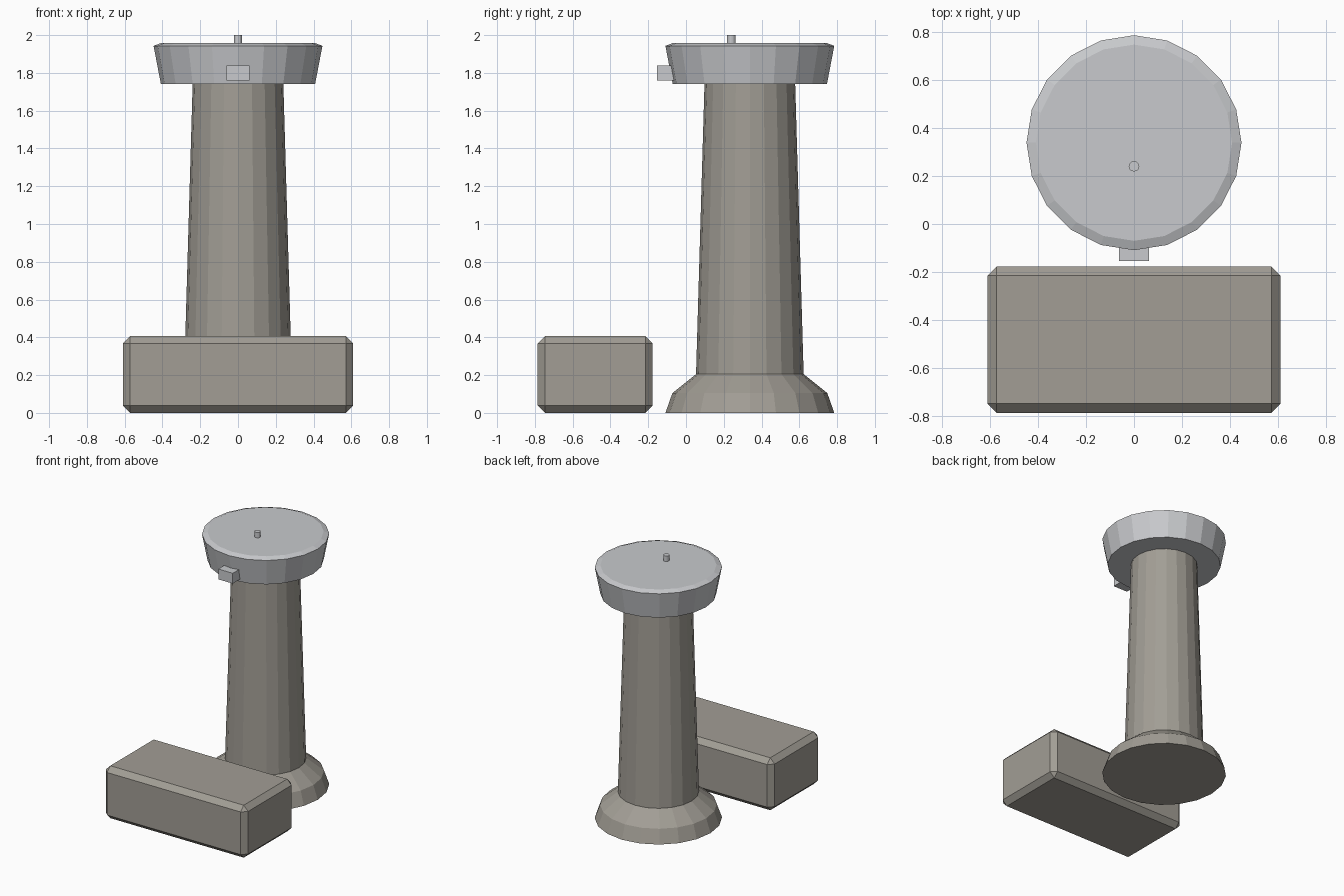
import bpy, bmesh
from math import cos, sin, tau

cube = bpy.data.objects.get("Cube")
if cube:
    bpy.data.objects.remove(cube)


def material(name, rgb):
    m = bpy.data.materials.new(name)
    m.use_nodes = True
    m.diffuse_color = (*rgb, 1)
    m.node_tree.nodes["Principled BSDF"].inputs["Base Color"].default_value = (*rgb, 1)
    return m


concrete = material("warm concrete", (0.36, 0.34, 0.30))
metal = material("pale grey metal", (0.58, 0.59, 0.61))


def finish(name, bm, mat):
    bmesh.ops.recalc_face_normals(bm, faces=bm.faces)
    mesh = bpy.data.meshes.new(name)
    bm.to_mesh(mesh)
    bm.free()
    mesh.materials.append(mat)
    obj = bpy.data.objects.new(name, mesh)
    bpy.context.collection.objects.link(obj)
    return obj


def lathe(name, profile, y, mat, sides=20):
    """Closed faceted solid from (radius, z) pairs around a vertical axis."""
    bm = bmesh.new()
    rings = [[bm.verts.new((r * cos(tau * i / sides), y + r * sin(tau * i / sides), z))
              for i in range(sides)] for r, z in profile]
    for low, high in zip(rings, rings[1:]):
        for i in range(sides):
            j = (i + 1) % sides
            bm.faces.new((low[i], low[j], high[j], high[i]))
    bm.faces.new(rings[0])
    bm.faces.new(rings[-1])
    return finish(name, bm, mat)


def box(name, low, high, mat, bevel=0):
    bm = bmesh.new()
    bmesh.ops.create_cube(bm, size=1)
    for v in bm.verts:
        v.co = [a if c < 0 else b for a, b, c in zip(low, high, v.co)]
    obj = finish(name, bm, mat)
    if bevel:
        mod = obj.modifiers.new("chamfer", "BEVEL")
        mod.width = bevel
        mod.segments = 1
    return obj


AXIS_Y = 0.338

# Tower, from the flared foot to the overhanging head
lathe("tower_foot", [(0.447, 0), (0.41, 0.105), (0.285, 0.205)], AXIS_Y, concrete)
lathe("tower_shaft", [(0.285, 0.2), (0.24, 1.745)], AXIS_Y, concrete)
lathe("tower_head", [(0.408, 1.74), (0.447, 1.943), (0.408, 1.958)], AXIS_Y, metal)

# Small fittings on the head
lathe("antenna_stub", [(0.022, 1.95), (0.022, 2.0)], 0.24, metal, 12)
box("front_bracket", (-0.062, -0.153, 1.76), (0.062, -0.02, 1.84), metal)

# Low chamfered building in front
box("front_block", (-0.61, -0.785, 0), (0.61, -0.177, 0.406), concrete, 0.038)
